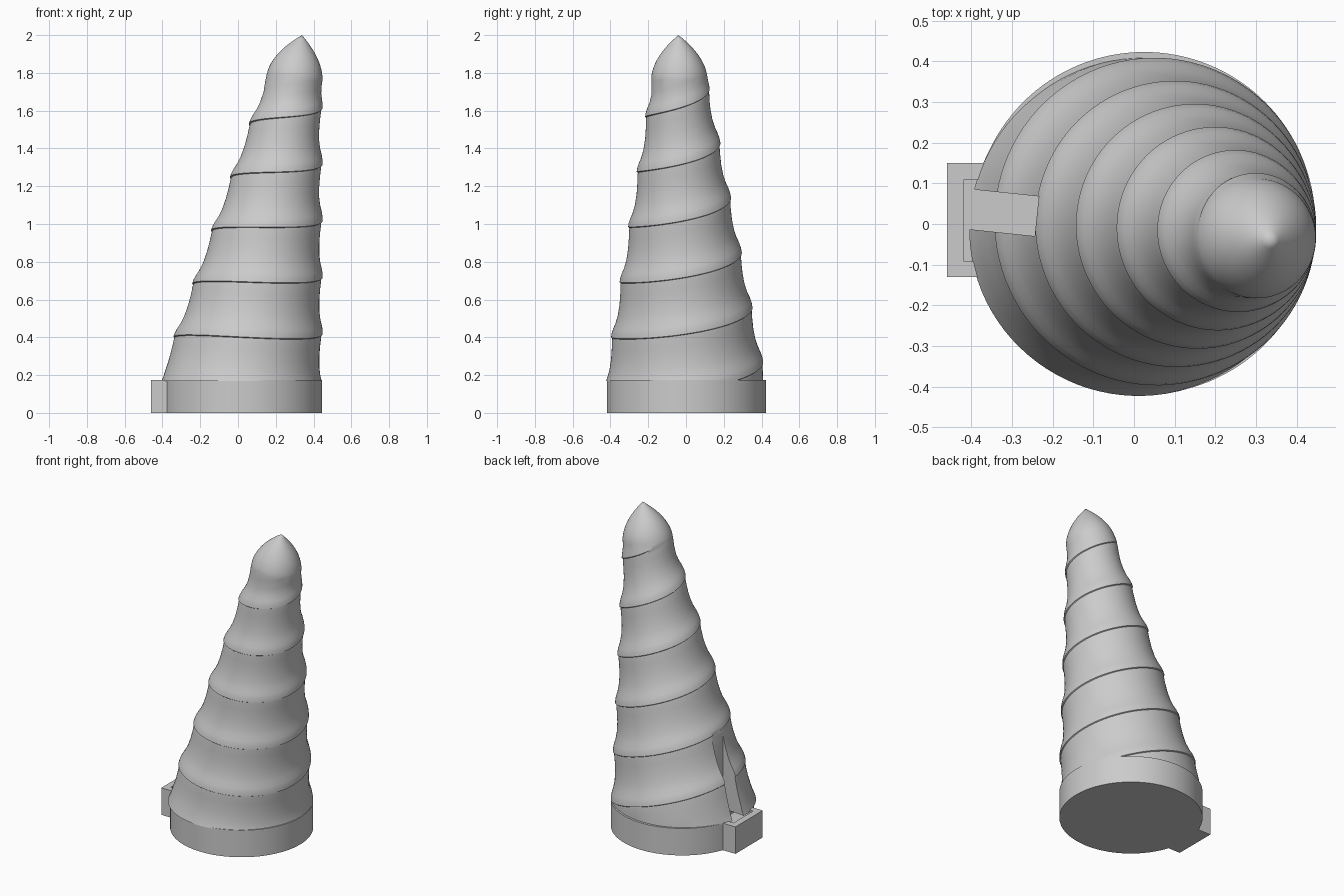
import bpy, bmesh, math
from mathutils import Vector, Matrix

cube = bpy.data.objects.get("Cube")
if cube:
    bpy.data.objects.remove(cube, do_unlink=True)

grey = bpy.data.materials.new("light_grey")
grey.use_nodes = True
grey.diffuse_color = (0.6, 0.6, 0.6, 1)
grey.node_tree.nodes["Principled BSDF"].inputs["Base Color"].default_value = (0.6, 0.6, 0.6, 1)


def add_object(name, bm):
    bmesh.ops.recalc_face_normals(bm, faces=bm.faces)
    mesh = bpy.data.meshes.new(name)
    bm.to_mesh(mesh)
    bm.free()
    mesh.materials.append(grey)
    ob = bpy.data.objects.new(name, mesh)
    bpy.context.collection.objects.link(ob)
    return ob


def box(name, x0, x1, y0, y1, z0, z1, pivot=None, angle=0):
    bm = bmesh.new()
    bmesh.ops.create_cube(bm, size=1)
    for v in bm.verts:
        v.co = Vector((x0 if v.co.x < 0 else x1, y0 if v.co.y < 0 else y1,
                       z0 if v.co.z < 0 else z1))
    if pivot:
        bmesh.ops.rotate(bm, verts=bm.verts, cent=pivot, matrix=Matrix.Rotation(angle, 3, 'Z'))
    return add_object(name, bm)


def boolean(ob, other, operation='DIFFERENCE'):
    mod = ob.modifiers.new("boolean", 'BOOLEAN')
    mod.operation, mod.object, mod.solver = operation, other, 'EXACT'
    activate(ob)
    bpy.ops.object.modifier_apply(modifier=mod.name)


def activate(ob):
    bpy.ops.object.select_all(action='DESELECT')
    ob.select_set(True)
    bpy.context.view_layer.objects.active = ob


# Leaning axis of the horn
AXIS = Vector((0.172, -0.02, 1))
FRAME = Matrix.Translation((-0.005, 0, 0)) @ \
    Vector((0, 0, 1)).rotation_difference(AXIS).to_matrix().to_4x4()
N, TURNS, PITCH, S_TOP, S_END = 96, 7, 0.291, 1.79, 2.0
# One turn of the spiral: (fraction of pitch, depth below the cone)
PROFILE = [(0, 0), (0.07, 0), (0.15, 0.004), (0.25, 0.012), (0.4, 0.018),
           (0.6, 0.018), (0.8, 0.013), (0.93, 0.008), (0.985, 0.007)]
K = len(PROFILE)


def horn_point(s, r, j):
    a = math.pi + 2 * math.pi * j / N
    return FRAME @ Vector((r * math.cos(a), r * math.sin(a), s * AXIS.length))


# Horn: rows of vertices that climb along the helix, then a pointed tip
bm = bmesh.new()
rows = []
for i in range(TURNS * K + 1):
    turn, k = divmod(i, K)
    frac, depth = PROFILE[k]
    row = []
    for j in range(N):
        s = min(S_TOP - PITCH * (TURNS - turn - frac - j / N), S_TOP)
        fade = min((S_TOP - s) / 0.12, 1)
        row.append(bm.verts.new(horn_point(s, min(0.46 - 0.175 * s, 0.43) - depth * fade, j)))
    rows.append(row)
last = len(rows) - 1
for i in range(last):
    for j in range(N):
        if j < N - 1:
            low, high = rows[i][j + 1], rows[i + 1][j + 1]
        else:
            low, high = rows[min(i + K, last)][0], rows[min(i + K + 1, last)][0]
        if low is high:
            bm.faces.new((rows[i][j], low, rows[i + 1][j]))
        else:
            bm.faces.new((rows[i][j], low, high, rows[i + 1][j]))
ring = rows[-1]
r_top = 0.46 - 0.175 * S_TOP
STEPS = 12
for i in range(1, STEPS):
    t = i / STEPS
    r = r_top * (1 - 0.25 * t - 0.75 * t * t)
    new = [bm.verts.new(horn_point(S_TOP + t * (S_END - S_TOP), r, j)) for j in range(N)]
    for j in range(N):
        q = (j + 1) % N
        bm.faces.new((ring[j], ring[q], new[q], new[j]))
    ring = new
apex = bm.verts.new(horn_point(S_END, 0, 0))
for j in range(N):
    bm.faces.new((ring[j], ring[(j + 1) % N], apex))
bmesh.ops.remove_doubles(bm, verts=bm.verts, dist=1e-5)
# Level foot of the horn, closed
bmesh.ops.bisect_plane(bm, geom=bm.verts[:] + bm.edges[:] + bm.faces[:], dist=1e-6,
                       plane_co=(0, 0, 0.17), plane_no=(0, 0, 1), clear_inner=True)
bmesh.ops.holes_fill(bm, edges=[e for e in bm.edges if e.is_boundary], sides=0)
horn = add_object("spiral_horn", bm)

# Base disc with the side block
bm = bmesh.new()
bmesh.ops.create_cone(bm, cap_ends=True, segments=128, radius1=0.421, radius2=0.421, depth=0.175,
                      matrix=Matrix.Translation((0.025, 0.002, 0.0875)))
base = add_object("base_disc", bm)
block = box("side_block", -0.46, -0.2, -0.13, 0.15, 0, 0.175)
boolean(base, block, 'UNION')

# Upright slot in the horn and shallow recess in the block
slot = box("slot_cutter", -0.6, -0.239, -0.03, 0.068, 0.145, 0.9, (-0.239, 0.02, 0), math.radians(-6))
recess = box("recess_cutter", -0.418, -0.3, -0.092, 0.11, 0.145, 0.3)
short_slot = box("floor_cutter", -0.4, -0.239, -0.03, 0.068, 0.145, 0.3, (-0.239, 0.02, 0), math.radians(-6))
boolean(horn, slot)
boolean(base, recess)
boolean(base, short_slot)
for ob in (block, slot, recess, short_slot):
    bpy.data.objects.remove(ob, do_unlink=True)

for ob in (horn, base):
    activate(ob)
    bpy.ops.object.shade_smooth_by_angle(angle=math.radians(30))
